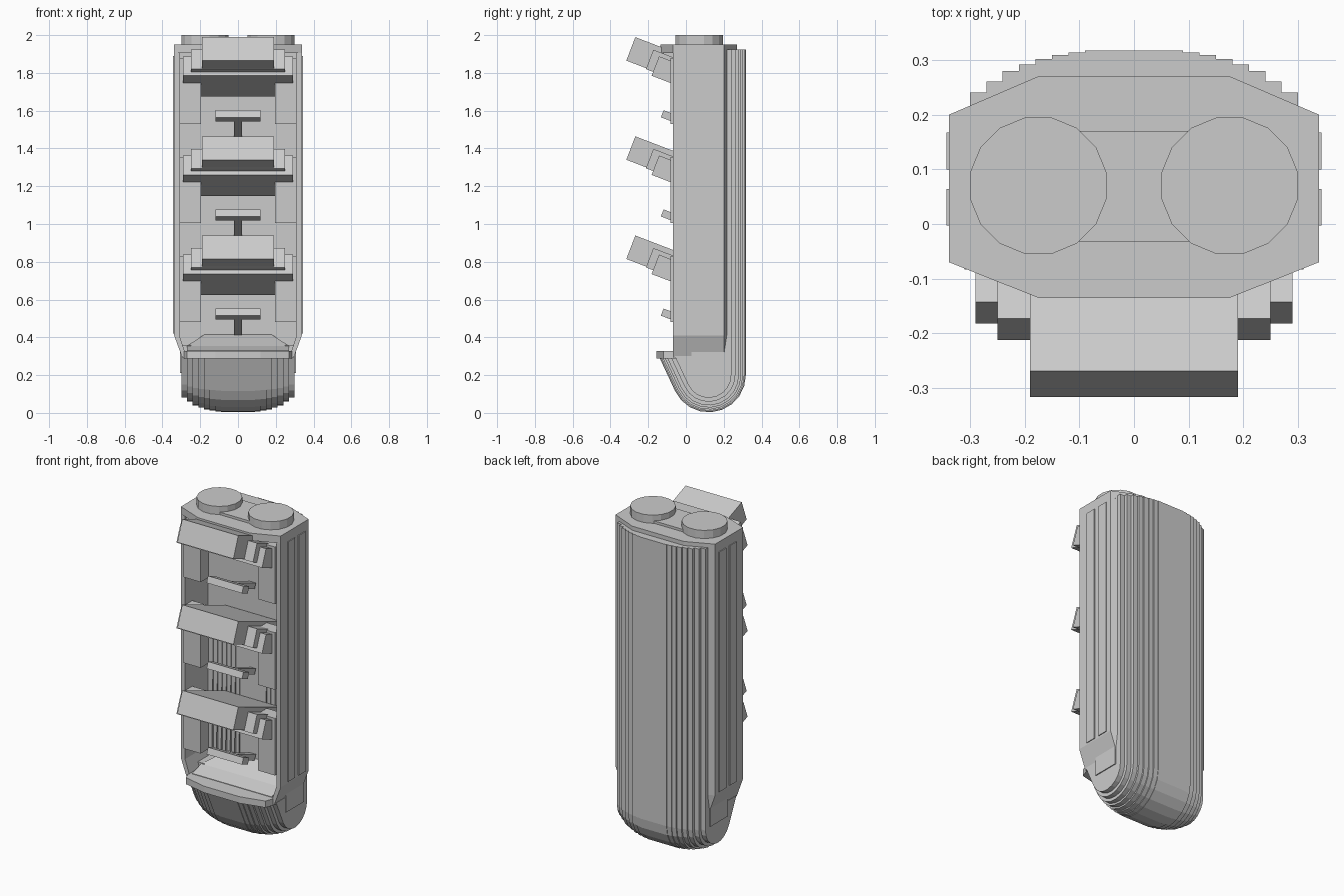
import bpy, bmesh, math

if "Cube" in bpy.data.objects:
    bpy.data.objects.remove(bpy.data.objects["Cube"])


def loft(name, rings):
    """Closed solid from a list of equal-length point rings."""
    bm = bmesh.new()
    vs = [[bm.verts.new(p) for p in r] for r in rings]
    n = len(rings[0])
    for a, b in zip(vs, vs[1:]):
        for i in range(n):
            j = (i + 1) % n
            bm.faces.new((a[i], a[j], b[j], b[i]))
    caps = [bm.faces.new(vs[0][::-1]), bm.faces.new(vs[-1])]
    bmesh.ops.triangulate(bm, faces=caps)
    bmesh.ops.recalc_face_normals(bm, faces=bm.faces)
    me = bpy.data.meshes.new(name)
    bm.to_mesh(me)
    bm.free()
    ob = bpy.data.objects.new(name, me)
    bpy.context.collection.objects.link(ob)
    return ob


def side_prism(name, pts, x0, x1):
    return loft(name, [[(x, y, z) for y, z in pts] for x in (x0, x1)])


def plan_prism(name, pts, z0, z1):
    return loft(name, [[(x, y, z) for x, y in pts] for z in (z0, z1)])


def box(name, x0, x1, y0, y1, z0, z1):
    return plan_prism(name, [(x0, y0), (x1, y0), (x1, y1), (x0, y1)], z0, z1)


def tilted(name, half, y, z, height, depth, deg=21):
    """Slab whose front bottom edge is at (y, z), sloping down to the back."""
    c, s = math.cos(math.radians(deg)), math.sin(math.radians(deg))
    pts = [(y, z), (y + s * height, z + c * height),
           (y + s * height + c * depth, z + c * height - s * depth),
           (y + c * depth, z - s * depth)]
    return side_prism(name, pts, -half, half)


def mirrored(pts):
    return pts + [(-x, y) for x, y in reversed(pts)]


# Open-fronted housing, narrowing at the bottom
section = mirrored([(.31, -.07), (.338, -.07), (.338, .2), (.17, .27)])
section += [(-.31, .15), (.31, .15)]
section = section[:8] + section[8:]
loft("housing", [[(x * k, y, z) for x, y in section]
                 for z, k in ((.29, .87), (.41, 1), (1.91, 1))])

# Top cap with two round studs and a bridge
plan_prism("top_cap", mirrored([(.175, -.135), (.338, -.07), (.338, .2), (.175, .27)]), 1.905, 1.95)
for s in (-1, 1):
    ring = [(s * .175 + .127 * math.cos((i + .5) * math.pi / 8),
             .07 + .127 * math.sin((i + .5) * math.pi / 8)) for i in range(16)]
    plan_prism("top_stud", ring, 1.94, 2.0)
box("stud_bridge", -.1, .1, -.033, .17, 1.94, 1.965)

# Stepped back shell: J-shaped strips whose radius shrinks toward the sides
CY, CZ, LIP = .12, .2, .30
D = math.radians(25)


def shell_profile(r):
    pts = [(CY + r, 1.925)]
    steps = 9
    for i in range(steps + 1):
        a = -(math.pi - D) * i / steps
        pts.append((CY + r * math.cos(a), CZ + r * math.sin(a)))
    y, z = pts[-1]
    pts.append((y - (LIP - z) * math.tan(D), LIP))
    return pts + [(.16, LIP), (.16, 1.925)]


side_prism("shell_center", shell_profile(.197), -.09, .09)
for i, r in enumerate((.194, .189, .182, .172, .16, .141, .12, .08)):
    x = .09 + .03 * i
    if x >= .295:
        break
    for s in (-1, 1):
        side_prism("shell_strip", shell_profile(r), s * x, s * (x + .03))

# Lip and sloping floor of the bottom tray
plan_prism("tray_lip", mirrored([(.12, -.155), (.27, -.12), (.287, -.07), (.287, .0)]), .287, .327)
loft("tray_floor", [[(-w, y, .29), (w, y, .29), (w, y, z), (-w, y, z)]
                    for w, y, z in ((.27, -.06, .33), (.27, .03, .355), (.17, .16, .42))])

# Side ribs and lower side blocks
for s in (-1, 1):
    for y in (-.003, .1):
        box("side_rib", s * .33, s * .343, y, y + .067, .42, 1.89)
    box("lower_side_block", s * .25, s * .306, .03, .2, .21, .36)

# Three identical bays
for k in range(3):
    z = .525 * k
    for s in (-1, 1):
        box("bay_column", s * .195, s * .31, -.083, .0, .48 + z, .83 + z)
    tilted("bay_block", .19, -.316, .815 + z, .133, .44)
    tilted("bay_shelf", .25, -.212, .77 + z, .11, .34)
    tilted("bay_shelf_wide", .29, -.182, .735 + z, .11, .31)
    tilted("tab_plate", .12, -.133, .515 + z, .04, .06)
    tilted("tab_stem", .02, -.12, .51 + z, .035, .27)
